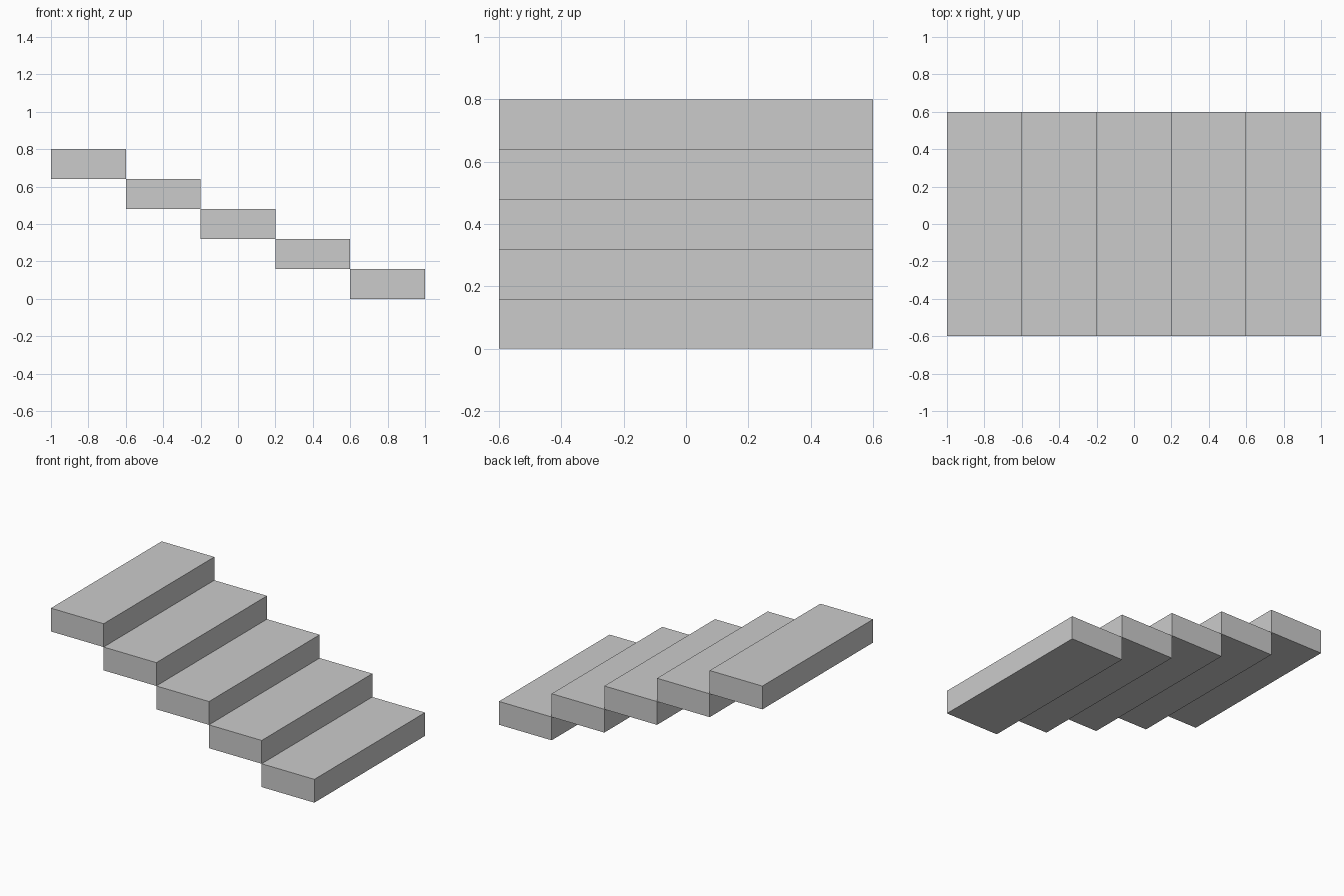
import bpy

if "Cube" in bpy.data.objects:
    bpy.data.objects.remove(bpy.data.objects["Cube"])

STEPS = 5
RUN, WIDTH, RISE = 0.4, 1.2, 0.16

# Single plain grey for every step
grey = bpy.data.materials.new("light_grey")
grey.diffuse_color = (0.6, 0.6, 0.6, 1.0)
grey.use_nodes = True
grey.node_tree.nodes["Principled BSDF"].inputs["Base Color"].default_value = grey.diffuse_color


def add_step(index):
    """One solid slab tread, counted from the bottom (right) upwards."""
    x = 1.0 - RUN * (index + 0.5)
    z = RISE * (index + 0.5)
    bpy.ops.mesh.primitive_cube_add(size=1, location=(x, 0, z))
    step = bpy.context.object
    step.name = f"step_{index + 1}"
    step.scale = (RUN, WIDTH, RISE)
    bpy.ops.object.transform_apply(location=False, rotation=False, scale=True)
    step.data.materials.append(grey)


# Staircase rising towards -x, each slab touching the next along one edge
for i in range(STEPS):
    add_step(i)
